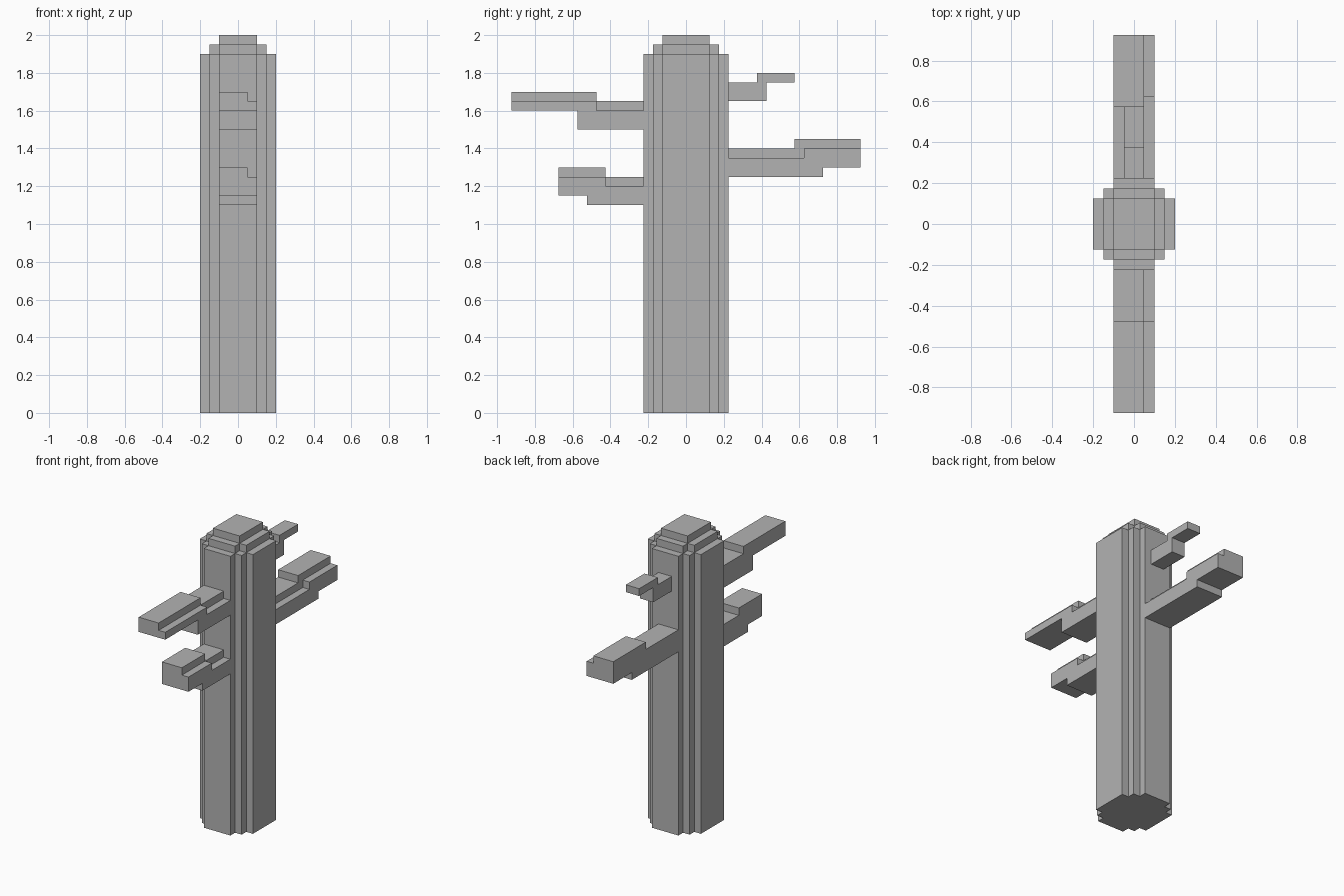
import bpy
import bmesh
from mathutils import Vector

cube = bpy.data.objects.get("Cube")
if cube:
    bpy.data.objects.remove(cube, do_unlink=True)

grey = bpy.data.materials.new("plain_grey")
grey.use_nodes = True
colour = (0.45, 0.45, 0.45, 1)
grey.diffuse_color = colour
grey.node_tree.nodes["Principled BSDF"].inputs["Base Color"].default_value = colour


def add_prism(bm, outline, offset):
    """Fill an outline and extrude it along the offset."""
    base = bm.faces.new([bm.verts.new(p) for p in outline])
    new = bmesh.ops.extrude_face_region(bm, geom=[base], use_keep_orig=True)["geom"]
    moved = [g for g in new if isinstance(g, bmesh.types.BMVert)]
    bmesh.ops.translate(bm, verts=moved, vec=Vector(offset))


def finish(name, bm):
    bmesh.ops.recalc_face_normals(bm, faces=bm.faces)
    mesh = bpy.data.meshes.new(name)
    bm.to_mesh(mesh)
    bm.free()
    mesh.materials.append(grey)
    obj = bpy.data.objects.new(name, mesh)
    bpy.context.collection.objects.link(obj)


def stepped_block(name, corners, z0, z1):
    """Upright block whose four corners are cut in stairs; corners run outward in y."""
    quarter = []
    for i, (x, y) in enumerate(corners):
        if i:
            quarter.append((x, corners[i - 1][1]))
        quarter.append((x, y))
    back = quarter + [(-x, y) for x, y in reversed(quarter)]
    outline = back + [(-x, -y) for x, y in back]
    bm = bmesh.new()
    add_prism(bm, [(x, y, z0) for x, y in outline], (0, 0, z1 - z0))
    finish(name, bm)


def branch(name, side, underside, strips):
    """Branch along y: each strip (x0, x1, top profile) shares one underside profile."""
    bm = bmesh.new()
    for x0, x1, top in strips:
        profile = underside + top[::-1]
        add_prism(bm, [(x0, side * y, z) for y, z in profile], (x1 - x0, 0, 0))
    finish(name, bm)


def stairs(start, step, end, z0, z1):
    """Profile from start to end that changes height at step."""
    return [(start, z0), (step, z0), (step, z1), (end, z1)]


# Trunk and its rounded-off top
stepped_block("trunk", [(0.2, 0.125), (0.15, 0.175), (0.1, 0.225)], 0, 1.9)
stepped_block("trunk_shoulder", [(0.15, 0.125), (0.1, 0.175)], 1.9, 1.95)
stepped_block("trunk_cap", [(0.1, 0.125)], 1.95, 2.0)

# Branches: a wide main strip and a lower edge strip on the left side
root = 0.225
branch("front_upper_branch", -1, stairs(root, 0.575, 0.925, 1.5, 1.6), [
    (-0.1, 0.05, stairs(root, 0.475, 0.925, 1.65, 1.7)),
    (0.05, 0.1, stairs(root, 0.475, 0.925, 1.6, 1.65))])
branch("front_lower_branch", -1, stairs(root, 0.525, 0.675, 1.1, 1.15), [
    (-0.1, 0.05, stairs(root, 0.425, 0.675, 1.25, 1.3)),
    (0.05, 0.1, stairs(root, 0.425, 0.675, 1.2, 1.25))])
branch("back_lower_branch", 1, stairs(root, 0.725, 0.925, 1.25, 1.3), [
    (-0.1, 0.05, stairs(root, 0.575, 0.925, 1.4, 1.45)),
    (0.05, 0.1, stairs(root, 0.625, 0.925, 1.35, 1.4))])

# Small twig high on the back
branch("back_upper_twig", 1, stairs(root, 0.425, 0.575, 1.65, 1.75), [
    (-0.05, 0.05, stairs(root, 0.375, 0.575, 1.75, 1.8))])
